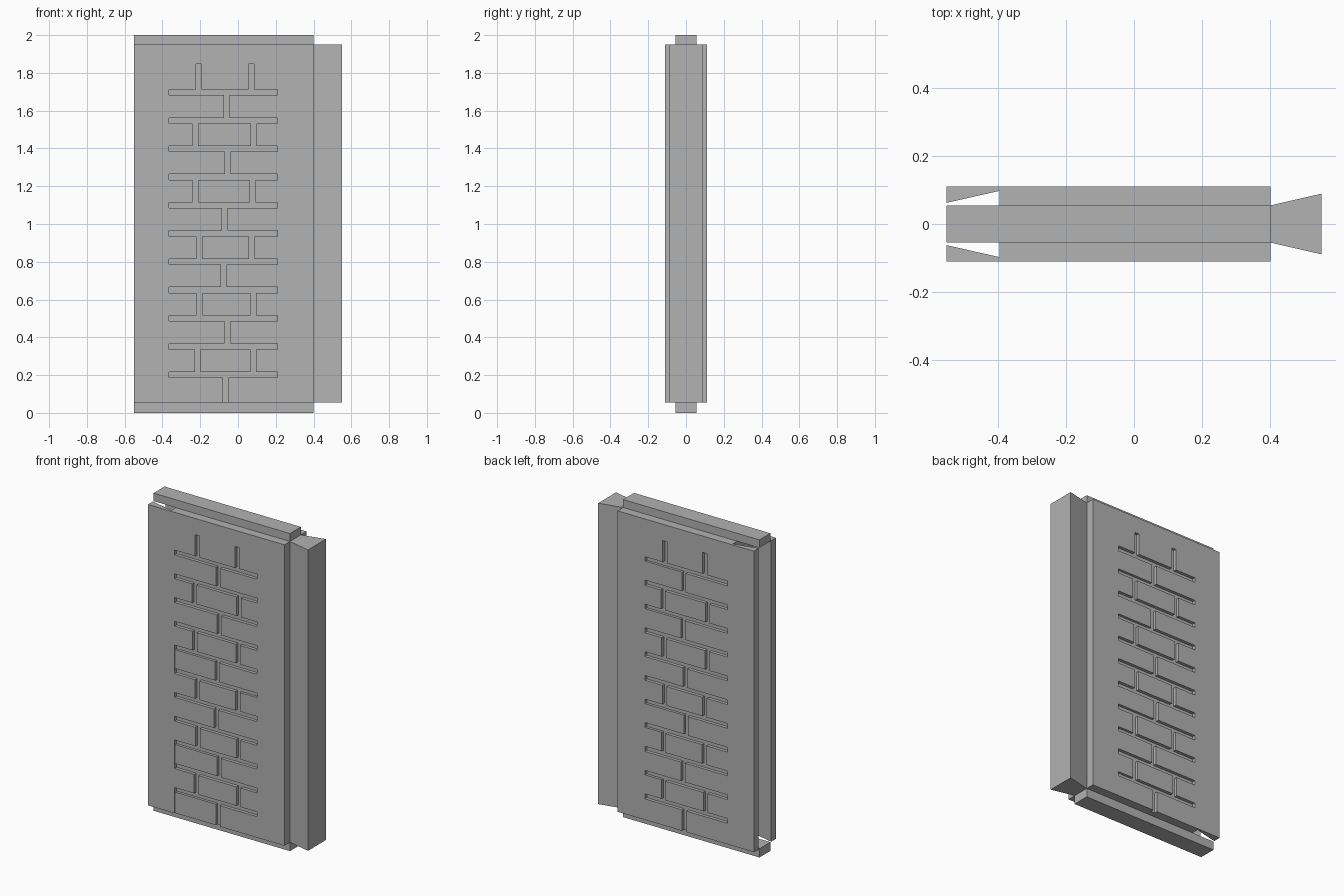
import bpy, bmesh

cube = bpy.data.objects.get("Cube")
if cube:
    bpy.data.objects.remove(cube, do_unlink=True)

grey = bpy.data.materials.new("stone_grey")
grey.use_nodes = True
colour = (0.445, 0.445, 0.445, 1)
grey.diffuse_color = colour
grey.node_tree.nodes["Principled BSDF"].inputs["Base Color"].default_value = colour

BOTTOM, TOP = 0.055, 1.95      # panel height range
LEFT, RIGHT, HALF = -0.55, 0.40, 0.11
TONGUE = 0.0545                # half thickness of the tongues


def make_object(name, bm):
    bmesh.ops.recalc_face_normals(bm, faces=bm.faces[:])
    mesh = bpy.data.meshes.new(name)
    bm.to_mesh(mesh)
    bm.free()
    mesh.materials.append(grey)
    obj = bpy.data.objects.new(name, mesh)
    bpy.context.collection.objects.link(obj)
    return obj


def prism(name, outline, z0, z1):
    """Extrude an x-y outline upwards."""
    bm = bmesh.new()
    base = bm.faces.new([bm.verts.new((x, y, z0)) for x, y in outline])
    top = bmesh.ops.extrude_face_region(bm, geom=[base])["geom"]
    verts = [g for g in top if isinstance(g, bmesh.types.BMVert)]
    bmesh.ops.translate(bm, verts=verts, vec=(0, 0, z1 - z0))
    return make_object(name, bm)


def add_box(bm, x0, x1, y0, y1, z0, z1):
    verts = bmesh.ops.create_cube(bm, size=1)["verts"]
    bmesh.ops.scale(bm, verts=verts, vec=(x1 - x0, y1 - y0, z1 - z0))
    bmesh.ops.translate(bm, verts=verts,
                        vec=((x0 + x1) / 2, (y0 + y1) / 2, (z0 + z1) / 2))


def cut(target, boxes, depth):
    """Cut (side, x0, x1, z0, z1) boxes to a depth into the two faces."""
    bm = bmesh.new()
    for side, x0, x1, z0, z1 in boxes:
        y0, y1 = sorted((side * (HALF - depth), side * (HALF + 0.05)))
        add_box(bm, x0, x1, y0, y1, z0, z1)
    cutter = make_object("cutter", bm)
    cutter.hide_render = True
    mod = target.modifiers.new("cut", 'BOOLEAN')
    mod.operation, mod.solver, mod.object = 'DIFFERENCE', 'EXACT', cutter
    mod.use_self = True
    bpy.context.view_layer.update()
    result = bpy.data.meshes.new_from_object(
        target.evaluated_get(bpy.context.evaluated_depsgraph_get()))
    target.modifiers.clear()
    target.data = result
    bpy.data.objects.remove(cutter, do_unlink=True)


# Panel with a dovetail slot in its -x end
slot = [(LEFT, 0.062), (-0.395, 0.097)]
half = [(RIGHT, HALF), (LEFT, HALF)] + slot
panel = prism("wall_panel", half + [(x, -y) for x, y in reversed(half)], BOTTOM, TOP)

# Dovetail key on the +x end
prism("dovetail_key", [(RIGHT, -TONGUE), (0.55, -0.089), (0.55, 0.089),
                       (RIGHT, TONGUE)], BOTTOM, TOP)

# Tongues along the top and bottom
for name, z0, z1 in (("bottom_tongue", 0, BOTTOM), ("top_tongue", TOP, 2)):
    bm = bmesh.new()
    add_box(bm, LEFT, RIGHT, -TONGUE, TONGUE, z0, z1)
    make_object(name, bm)

# Brick courses, from the bottom up: x of the upright joints in each
joints = [(-0.065,), (-0.213, 0.08), (-0.056,), (-0.204, 0.08), (-0.075,),
          (-0.206, 0.073), (-0.07,), (-0.225, 0.077), (-0.054,),
          (-0.227, 0.083), (-0.06,), (-0.207, 0.07)]
X0, X1, W = -0.365, 0.21, 0.015     # brick field and half joint width
beds = [0.202 + 0.1495 * i for i in range(len(joints) - 1)]
levels = [BOTTOM - 0.05] + beds + [1.847]

# Bricks set back slightly: (course, brick in course) for each face
set_back = {-1: [(0, 0), (2, 0), (6, 0), (5, 2), (11, 2)],
            1: [(1, 2), (3, 2), (4, 1), (8, 1), (10, 1)]}
shallow = []
for side, bricks in set_back.items():
    for row, i in bricks:
        xs = [X0, *joints[row], X1]
        shallow.append((side, xs[i], xs[i + 1], levels[row], levels[row + 1]))
cut(panel, shallow, 0.004)

# Mortar joints on both faces
mortar = []
for side in (-1, 1):
    mortar += [(side, X0, X1, z - W, z + W) for z in beds]
    for row, xs in enumerate(joints):
        mortar += [(side, x - W, x + W, levels[row], levels[row + 1]) for x in xs]
cut(panel, mortar, 0.02)
